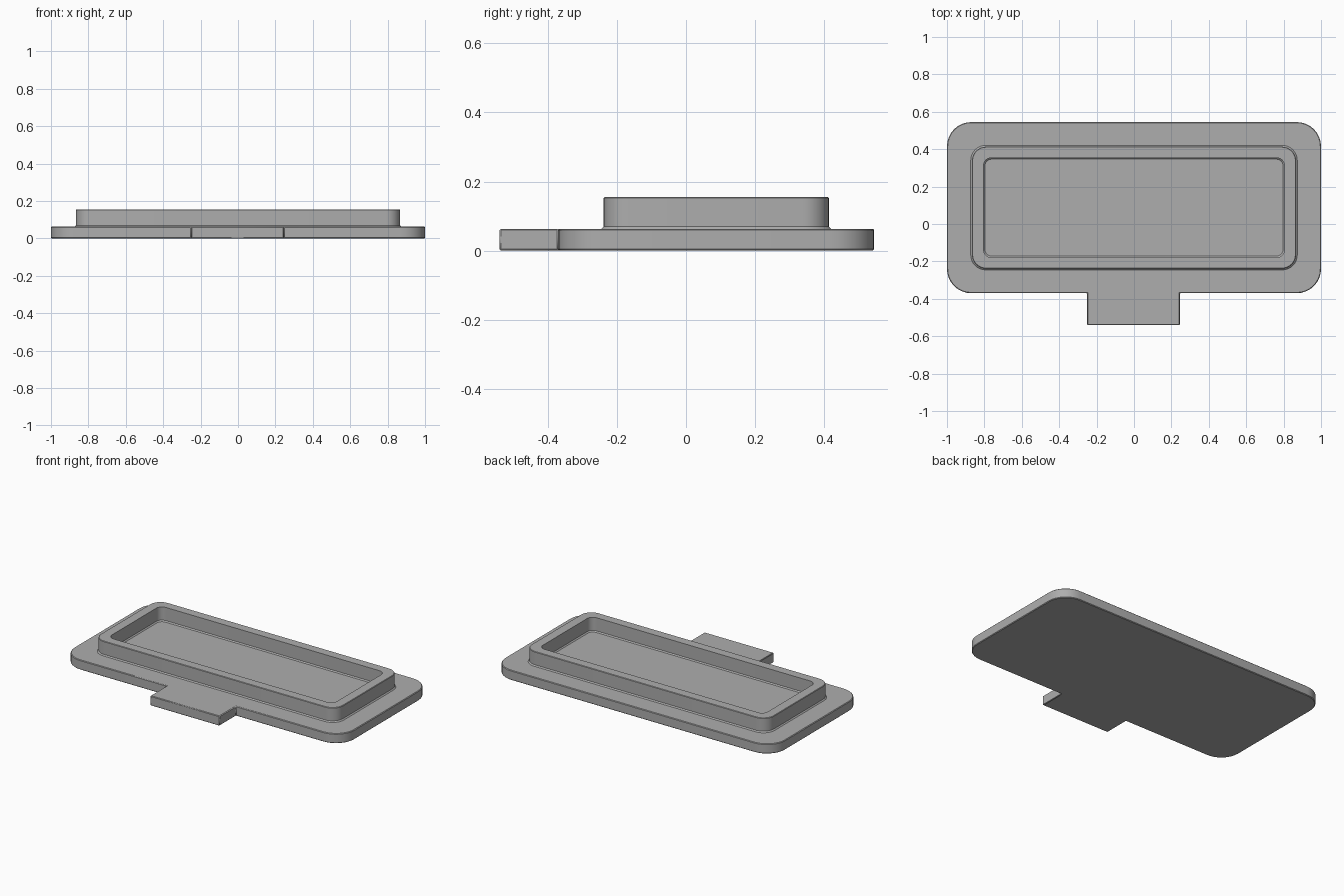
import bpy, bmesh, math

if "Cube" in bpy.data.objects:
    bpy.data.objects.remove(bpy.data.objects["Cube"])

YC = 0.0875   # centre of the plate and rim in y

grey = bpy.data.materials.new("plain grey")
grey.diffuse_color = (0.42, 0.42, 0.42, 1)
grey.use_nodes = True
grey.node_tree.nodes["Principled BSDF"].inputs["Base Color"].default_value = grey.diffuse_color


def rounded_rect(hx, hy, r, steps=8):
    """Anticlockwise outline, starting at the lower right corner."""
    pts = []
    for i, (sx, sy) in enumerate([(1, -1), (1, 1), (-1, 1), (-1, -1)]):
        for k in range(steps + 1):
            a = math.radians(-90 + 90 * i + 90 * k / steps)
            pts.append((sx * (hx - r) + r * math.cos(a),
                        YC + sy * (hy - r) + r * math.sin(a)))
    return pts


def finish(bm, name):
    bmesh.ops.recalc_face_normals(bm, faces=bm.faces)
    mesh = bpy.data.meshes.new(name)
    bm.to_mesh(mesh)
    bm.free()
    mesh.materials.append(grey)
    ob = bpy.data.objects.new(name, mesh)
    bpy.context.collection.objects.link(ob)
    bpy.ops.object.select_all(action='DESELECT')
    ob.select_set(True)
    bpy.context.view_layer.objects.active = ob
    bpy.ops.object.shade_smooth_by_angle(angle=math.radians(30))
    return ob


def loft(bm, outlines):
    loops = [[bm.verts.new((x, y, z)) for x, y in pts] for pts, z in outlines]
    n = len(loops[0])
    for a, b in zip(loops, loops[1:]):
        for i in range(n):
            j = (i + 1) % n
            bm.faces.new((a[i], a[j], b[j], b[i]))
    return loops


# Base plate with the pull tab in one outline
outline = rounded_rect(1.0, 0.4575, 0.13)
outline += [(-0.25, -0.37), (-0.25, -0.54), (0.245, -0.54), (0.245, -0.37)]
bm = bmesh.new()
ends = loft(bm, [(outline, 0.0), (outline, 0.063)])
for loop in ends:
    bm.faces.new(loop)
plate = finish(bm, "base_plate_with_tab")
bevel = plate.modifiers.new("soft edges", 'BEVEL')
bevel.width = 0.004
bevel.segments = 1
bevel.limit_method = 'ANGLE'
bevel.angle_limit = math.radians(50)

# Raised rim: flared foot, outer wall, flat top, inner wall, flared foot
bm = bmesh.new()
loft(bm, [(rounded_rect(hx, hy, r), z) for hx, hy, r, z in [
    (0.873, 0.333, 0.080, 0.063),
    (0.866, 0.326, 0.075, 0.070),
    (0.866, 0.326, 0.075, 0.152),
    (0.863, 0.323, 0.072, 0.155),
    (0.804, 0.266, 0.040, 0.155),
    (0.804, 0.266, 0.040, 0.070),
    (0.797, 0.259, 0.035, 0.063)]])
finish(bm, "raised_rim")
